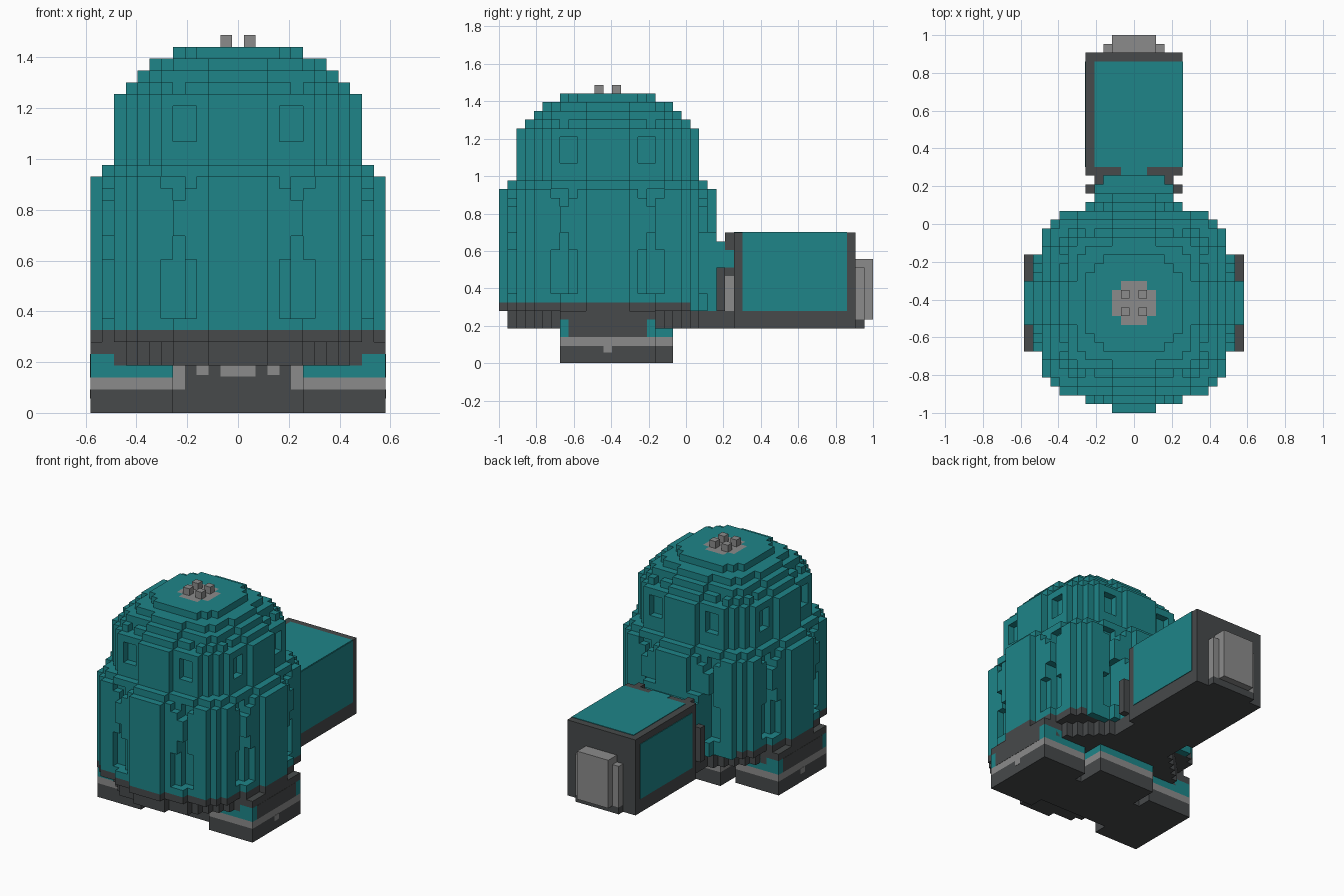
import bpy, bmesh, math
from mathutils import Vector

old = bpy.data.objects.get("Cube")
if old:
    bpy.data.objects.remove(old, do_unlink=True)

V = 2 / 43          # edge length of one block
CY = -9             # centre of the round body, in blocks


def material(name, rgb):
    m = bpy.data.materials.new(name)
    m.use_nodes = True
    m.diffuse_color = (*rgb, 1)
    m.node_tree.nodes["Principled BSDF"].inputs["Base Color"].default_value = (*rgb, 1)
    return m


TEAL = material("teal", (0.013, 0.235, 0.25))
DARK = material("charcoal", (0.063, 0.068, 0.07))
GREY = material("grey", (0.26, 0.26, 0.26))


def finish(name, bm, mats):
    me = bpy.data.meshes.new(name)
    bm.to_mesh(me)
    bm.free()
    for m in mats:
        me.materials.append(m)
    ob = bpy.data.objects.new(name, me)
    bpy.context.scene.collection.objects.link(ob)
    return ob


def box(name, x, y, z, mat):
    """Box between the given ranges, in blocks."""
    bm = bmesh.new()
    bmesh.ops.create_cube(bm, size=1)
    for v in bm.verts:
        for i, (a, b) in enumerate((x, y, z)):
            v.co[i] = (a if v.co[i] < 0 else b) * V
    return finish(name, bm, [mat])


def pair(name, x, y, z, mat):
    box("left_" + name, x, y, z, mat)
    box("right_" + name, (-x[1], -x[0]), y, z, mat)


def voxels(name, cells, mats, rule):
    """Outer skin of a set of unit cells; rule picks the material of each face."""
    bm = bmesh.new()
    cache = {}

    def vert(p):
        key = tuple(round(c * 2) for c in p)
        if key not in cache:
            cache[key] = bm.verts.new(Vector(p) * V)
        return cache[key]

    for c in cells:
        for axis in range(3):
            for s in (-1, 1):
                n = Vector((0, 0, 0))
                n[axis] = s
                if tuple(int(c[i] + n[i]) for i in range(3)) in cells:
                    continue
                a, b = Vector((0, 0, 0)), Vector((0, 0, 0))
                a[(axis + 1) % 3] = 0.5
                b[(axis + 2) % 3] = 0.5 * s
                mid = Vector((c[0], c[1], c[2] + 0.5)) + n / 2
                f = bm.faces.new([vert(mid + p) for p in (-a - b, a - b, a + b, b - a)])
                f.material_index = rule(c, n)
    return finish(name, bm, mats)


def step(k, table):
    """Value of the first entry whose upper level lies above k."""
    return next(value for top, value in table if k < top)


# Stepped, ribbed body: radius and rib half-width by level
RADIUS = ((6, 11.3), (20, 12.3), (21, 11.3), (27, 10.4),
          (28, 9.4), (29, 8.4), (30, 7.4), (31, 5.5))
RIB = ((8, 5.6), (13, 3.6), (15, 4.6), (18, 5.6), (19, 4.6), (20, 3.6),
       (22, 5.6), (23, 4.6), (26, 3.6), (31, 4.6))


def solid(x, y, k):
    r, x, y = math.hypot(x, y), abs(x), abs(y)
    R, w = step(k, RADIUS), step(k, RIB)
    diagonal = abs(x - y) / math.sqrt(2)
    if k < 6:
        return r < R
    if k > 26:
        return r < R or (r < R + 0.9 and diagonal < 1.5)
    bulge = R + (0.6 if k < 20 else 0.9)
    return (r < R - 1.3 or (min(x, y) < w and r < R)
            or (diagonal < min(w - 1, 3.5) and r < bulge))


span = range(-13, 14)
cells = {(x, y + CY, k) for k in range(4, 31) for x in span for y in span if solid(x, y, k)}


def body_colour(c, n):
    if c[2] < 6 or (c[2] == 6 and c[1] < 1):
        return 1
    if c[2] == 30 and n.z > 0 and math.hypot(c[0], c[1] - CY) < 2.5:
        return 2
    return 0


voxels("ribbed_body", cells, [TEAL, DARK, GREY], body_colour)

# Four pins on the crown
for i in (-1, 1):
    for j in (-1, 1):
        box("crown_pin", (i - .5, i + .5), (CY + j - .5, CY + j + .5), (31, 32), GREY)

# Feet in coloured layers, with a heel block set between them
for part, z, mat in (("sole", (0, 2), DARK), ("stripe", (2, 3), GREY),
                     ("upper", (3, 5), TEAL), ("ankle", (5, 6), DARK)):
    pair("foot_" + part, (5.5, 12.5), (-14.5, -3.5), z, mat)
    box("heel_" + part, (-4.5, 4.5), (-5.5, -1.5), z, mat)
pair("foot_side_panel", (12.5, 12.53), (-13.5, -4.5), (3, 5), DARK)
pair("foot_side_tab", (12.5, 12.53), (-9.5, -8.5), (1.2, 2), GREY)

# Bridge between the feet
box("foot_bridge", (-5.5, 5.5), (-12.5, -5.5), (0, 4), DARK)
pair("bridge_strip", (4.5, 5.5), (-12.6, -12.5), (2, 4), GREY)
pair("bridge_dot", (2.5, 3.5), (-12.6, -12.5), (3.2, 4), GREY)
box("bridge_badge", (-1.5, 1.5), (-12.6, -12.5), (3.1, 4), GREY)

# Neck joining body and rear box
box("neck_floor", (-4.5, 4.5), (0, 5.5), (4, 6), DARK)
box("neck_base", (-4.5, 4.5), (0, 3.5), (6, 15), TEAL)
box("neck_core", (-3.5, 3.5), (3.5, 5.5), (6, 14), TEAL)
pair("neck_pillar", (3.5, 5.5), (3.5, 4.5), (6, 11), DARK)
pair("neck_shoulder", (3.5, 4.5), (3.5, 4.5), (11, 14), TEAL)
pair("neck_post", (3.5, 4.5), (4.5, 5.5), (6, 10), GREY)
pair("neck_joint", (3.5, 4.5), (4.5, 5.5), (10, 11), DARK)
pair("neck_collar", (3.5, 4.5), (4.5, 5.5), (11, 13), TEAL)
pair("neck_cap", (3.5, 4.5), (4.5, 5.5), (13, 15), DARK)

# Rear box with painted panels
box("rear_box", (-5.5, 5.5), (5.5, 19.5), (4, 15), DARK)
box("rear_top_panel", (-4.5, 5.5), (6.5, 18.5), (15, 15.08), TEAL)
box("rear_top_strip", (-1.5, 1.5), (5.5, 6.5), (15, 15.08), TEAL)
box("rear_left_panel", (5.5, 5.58), (6.5, 18.5), (6, 15), TEAL)
box("rear_right_panel", (-5.58, -5.5), (6.5, 18.5), (6, 14), TEAL)

# Stepped plug on the back
box("plug_lip", (-3.5, 3.5), (19.5, 20.5), (4, 5), DARK)
box("plug_base", (-3.5, 3.5), (19.5, 20.5), (5, 11), GREY)
box("plug_face", (-2.5, 2.5), (19.5, 21.5), (5, 12), GREY)
